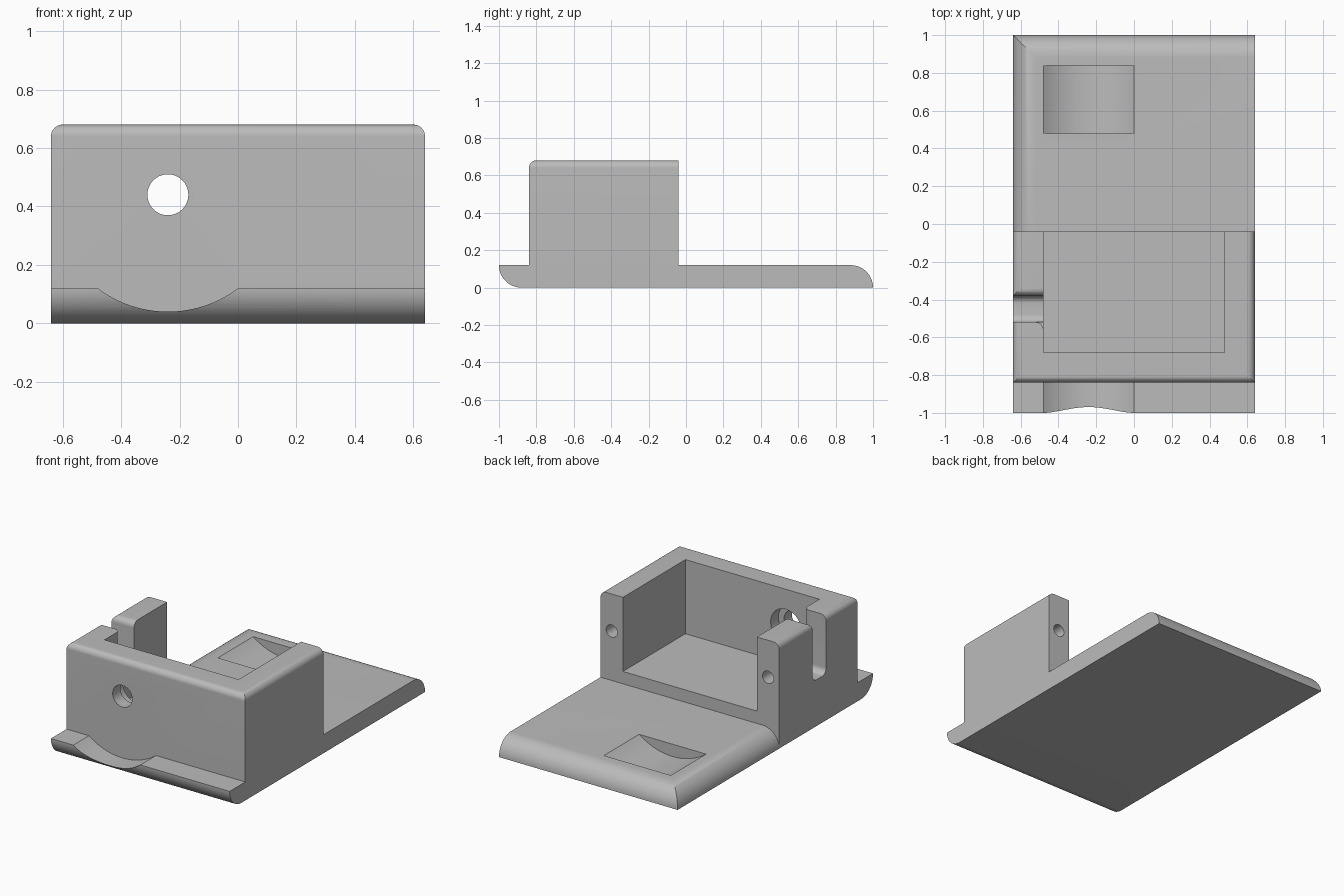
import bpy, bmesh
from math import cos, sin, pi, radians

cube = bpy.data.objects.get("Cube")
if cube:
    bpy.data.objects.remove(cube, do_unlink=True)

grey = bpy.data.materials.new("plain grey")
grey.use_nodes = True
colour = (0.5, 0.5, 0.5, 1)
grey.diffuse_color = colour
grey.node_tree.nodes["Principled BSDF"].inputs["Base Color"].default_value = colour


def prism(name, pts, axis, lo, hi):
    """Extrude a 2D outline along an axis; the outline uses the other two axes in order."""
    def place(p, d):
        co = list(p)
        co.insert("xyz".index(axis), d)
        return co
    bm = bmesh.new()
    a = [bm.verts.new(place(p, lo)) for p in pts]
    b = [bm.verts.new(place(p, hi)) for p in pts]
    bm.faces.new(a)
    bm.faces.new(b)
    for i in range(len(pts)):
        j = (i + 1) % len(pts)
        bm.faces.new((a[i], a[j], b[j], b[i]))
    bmesh.ops.recalc_face_normals(bm, faces=bm.faces)
    mesh = bpy.data.meshes.new(name)
    bm.to_mesh(mesh)
    bm.free()
    mesh.materials.append(grey)
    obj = bpy.data.objects.new(name, mesh)
    bpy.context.collection.objects.link(obj)
    return obj


def arc(cu, cv, r, start, end, n=16):
    return [(cu + r * cos(radians(start + (end - start) * i / n)),
             cv + r * sin(radians(start + (end - start) * i / n))) for i in range(n + 1)]


def circle(cu, cv, r, n=64):
    return arc(cu, cv, r, 0, 360 - 360 / n, n - 1)


def rect(u0, u1, v0, v1):
    return [(u0, v0), (u1, v0), (u1, v1), (u0, v1)]


def rounding(u, v, su, sv, r, gap=0.02):
    """Outline of the waste outside a rounded corner at (u, v) pointing to (su, sv)."""
    curve = [(u - su * r + su * r * cos(i * pi / 32), v - sv * r + sv * r * sin(i * pi / 32))
             for i in range(17)]
    return curve + [(u - su * r, v + sv * gap), (u + su * gap, v + sv * gap),
                    (u + su * gap, v - sv * r)]


def combine(obj, other, operation="DIFFERENCE"):
    mod = obj.modifiers.new("cut", "BOOLEAN")
    mod.operation, mod.solver, mod.object = operation, "EXACT", other
    bpy.context.view_layer.objects.active = obj
    bpy.ops.object.modifier_apply(modifier=mod.name)
    bpy.data.objects.remove(other, do_unlink=True)


def cut(obj, pts, axis, lo, hi):
    combine(obj, prism("cutter", pts, axis, lo, hi))


W, R, T = 0.64, 0.04, 0.12          # half width, small radius, plate thickness
TOP, BACK, FRONT = 0.68, -0.04, -0.84

# Base plate: front edge rounded below, rear edge rounded above
side = arc(-1 + T, T, T, 180, 270) + arc(1 - T, 0, T, 0, 90)
plate = prism("base_plate", side, "x", -W, W)
cut(plate, rounding(-W, T, -1, 1, T), "y", BACK, 1.1)

# Cylindrical hollows in the front lip and the rear of the plate
for lo, hi in ((-1.1, FRONT), (0.48, 0.84)):
    cut(plate, circle(-0.24, 0.44, 0.4, 96), "y", lo, hi)

# Housing block with rounded top edges
body = prism("housing", rect(-W, W, FRONT, BACK), "z", T, TOP)
for s in (-1, 1):
    cut(body, rounding(s * W, TOP, s, 1, R), "y", -1, 0.1)
cut(body, rounding(FRONT, TOP, -1, 1, R), "x", -1, 1)

# Open cavity
cut(body, rect(-0.48, 0.48, -0.68, 0.1), "z", 0.2, 0.8)

# Slot in the right wall with rounded floor corners
slot_z = 0.30
slot = (arc(-0.52 + R, slot_z + R, R, 180, 270, 8) + arc(-0.38 - R, slot_z + R, R, 270, 360, 8)
        + [(-0.38, 0.8), (-0.52, 0.8)])
cut(body, slot, "x", -0.75, -0.4)
cut(body, rounding(-0.38, TOP, -1, 1, R), "x", -0.75, -0.4)
cut(body, rounding(-0.48, -0.52, 1, 1, R), "z", slot_z + R, 0.8)

# Stepped hole through the front wall
cut(body, circle(-0.24, 0.44, 0.07), "y", -0.9, -0.6)
cut(body, circle(-0.24, 0.44, 0.11), "y", -0.76, -0.6)

# Screw holes in the rear ends of the side walls
for x in (-0.56, 0.56):
    cut(body, circle(x, 0.44, R, 32), "y", -0.24, 0.1)

# Join into a single solid
combine(plate, body, "UNION")
plate.name = "base_and_housing"
bpy.ops.object.select_all(action="DESELECT")
plate.select_set(True)
bpy.context.view_layer.objects.active = plate
bpy.ops.object.shade_smooth_by_angle(angle=radians(30))
